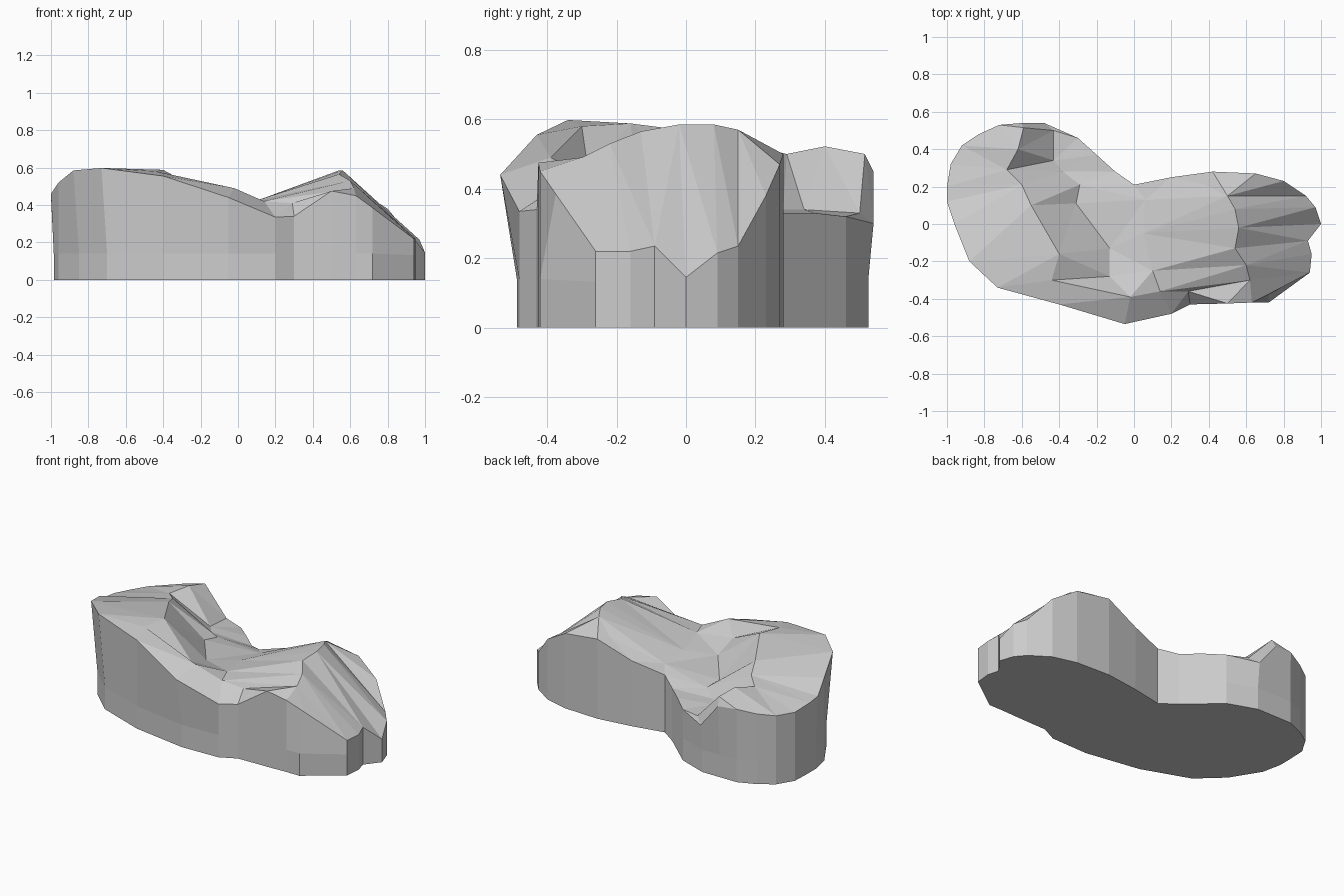
import bpy, bmesh
from mathutils import Vector
from mathutils.geometry import delaunay_2d_cdt

if "Cube" in bpy.data.objects:
    bpy.data.objects.remove(bpy.data.objects["Cube"])

# Upper rim of the rock, counter-clockwise from the left tip
rim = [(-1, .2, .45), (-1, .12, .46), (-.96, 0, .52), (-.88, -.2, .585), (-.73, -.34, .598),
       (-.4, -.43, .555), (-.05, -.535, .44), (.2, -.48, .335), (.3, -.43, .34),
       (.5, -.425, .475), (.63, -.42, .45), (.72, -.375, .385), (.94, -.26, .22),
       (.95, -.16, .22), (.93, -.09, .235), (1, 0, .145), (.97, .09, .215),
       (.92, .15, .235), (.8, .23, .38), (.65, .27, .47), (.42, .28, .5), (.2, .25, .41),
       (0, .21, .36), (-.1, .28, .33), (-.2, .37, .33), (-.3, .46, .32), (-.48, .54, .3),
       (-.6, .54, .45), (-.72, .53, .46), (-.83, .48, .44), (-.92, .42, .43), (-.98, .32, .43)]

# Ridge and valley lines across the top
left_crest = [(-.59, .515, .5), (-.62, .4, .522), (-.68, .29, .5), (-.6, .21, .52),
              (-.55, .1, .555), (-.4, -.16, .588), (-.44, -.3, .58)]
left_foot = [(-.43, .5, .33), (-.43, .34, .34), (-.38, .28, .34), (-.29, .21, .36),
             (-.31, .11, .375), (-.13, -.13, .39), (-.13, -.28, .44)]
saddle = [(.06, .13, .385), (.05, -.05, .405), (.1, -.25, .425), (.14, -.36, .42)]
right_crest = [(.38, .21, .495), (.5, .15, .57), (.54, .08, .585), (.56, -.02, .585),
               (.54, -.13, .565), (.6, -.22, .53), (.62, -.3, .49)]
front_ledge = [(-.02, -.39, .49), (.29, -.36, .41)]

n = len(rim)
points = [Vector(p) for p in rim]
edges = []


def add_line(line):
    start = len(points)
    points.extend(Vector(p) for p in line)
    edges.extend((i, i + 1) for i in range(start, len(points) - 1))
    return start


lc, lf, sd, rc = [add_line(l) for l in (left_crest, left_foot, saddle, right_crest)]
fl = len(points)
points += [Vector(p) for p in front_ledge]

# Facet strips running between the lines
edges += [(lc + i, r) for i, r in enumerate((28, 30, 31, 0, 2, 3, 4))]
edges += [(lc + i, lf + i) for i in range(7)]
edges += [(lf + i, 25 - i) for i in range(4)]
edges += [(lf + 3 + i, sd + j) for i, j in enumerate((0, 0, 1, 2))]
edges += [(sd + i, rc + j) for i, j in enumerate((1, 3, 5, 6))]
edges += [(rc + i, r) for i, r in enumerate((20, 17, 16, 15, 14, 13, 12))]
edges += [(lc + 6, fl), (lf + 6, fl), (fl, sd + 3), (sd + 3, fl + 1), (rc + 6, 10)]

# Faceted top, triangulated inside the rim
flat, _, tris, orig, _, _ = delaunay_2d_cdt(
    [p.xy for p in points], edges, [list(range(n))], 1, 1e-5)
bm = bmesh.new()
top = {}
rim_verts = {}
for i, p in enumerate(flat):
    src = orig[i][0] if orig[i] else min(
        range(len(points)), key=lambda k: (points[k].xy - p).length)
    top[i] = bm.verts.new((p.x, p.y, points[src].z))
    if orig[i] and src < n:
        rim_verts[src] = top[i]
for t in tris:
    bm.faces.new([top[i] for i in t])


# Base outline: slight overhang at the front and left, spur at the front right
def base_xy(i):
    x, y, _ = rim[i]
    if i in (3, 4):
        x, y = x + .03, y + .02
    if i == 11:
        y = -.42
    return max(x, -.985), min(max(y, -.487), .525)


# Walls and flat base
upper = [rim_verts[i] for i in range(n)]
for level in (.14, 0):
    lower = [bm.verts.new((*base_xy(i), min(level, rim[i][2] * .6))) for i in range(n)]
    for i in range(n):
        j = (i + 1) % n
        bm.faces.new((upper[i], upper[j], lower[j], lower[i]))
    upper = lower
bm.faces.new(upper)
bmesh.ops.recalc_face_normals(bm, faces=bm.faces)

mesh = bpy.data.meshes.new("rock")
bm.to_mesh(mesh)
bm.free()
bpy.context.collection.objects.link(bpy.data.objects.new("rock", mesh))
